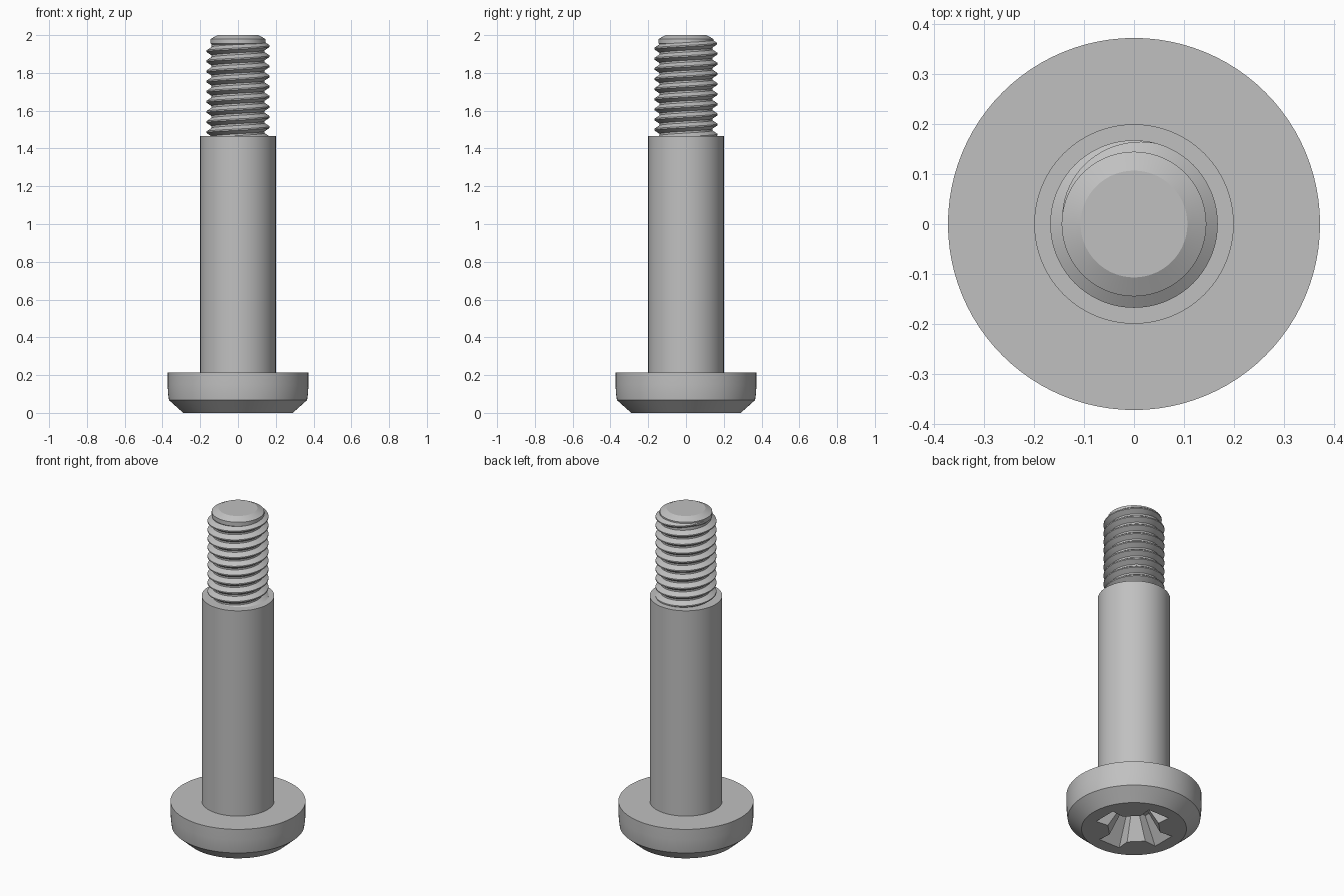
import bpy, bmesh, math

cube = bpy.data.objects.get("Cube")
if cube:
    bpy.data.objects.remove(cube, do_unlink=True)

steel = bpy.data.materials.new("grey steel")
steel.use_nodes = True
GREY = (0.53, 0.53, 0.53, 1)
steel.diffuse_color = GREY
steel.node_tree.nodes["Principled BSDF"].inputs["Base Color"].default_value = GREY


def finish(name, bm):
    """Turn a bmesh into a named steel object."""
    bmesh.ops.recalc_face_normals(bm, faces=bm.faces)
    mesh = bpy.data.meshes.new(name)
    bm.to_mesh(mesh)
    bm.free()
    mesh.materials.append(steel)
    obj = bpy.data.objects.new(name, mesh)
    bpy.context.collection.objects.link(obj)
    return obj


def loft(name, rings):
    """Skin a list of closed rings and cap both ends."""
    bm = bmesh.new()
    loops = [[bm.verts.new(p) for p in ring] for ring in rings]
    n = len(loops[0])
    for a, b in zip(loops, loops[1:]):
        for i in range(n):
            j = (i + 1) % n
            bm.faces.new((a[i], a[j], b[j], b[i]))
    bm.faces.new(loops[0])
    bm.faces.new(loops[-1])
    return finish(name, bm)


def lathe(name, profile, sides=96):
    """Revolve (radius, height) points around z."""
    angles = [2 * math.pi * i / sides for i in range(sides)]
    return loft(name, [[(r * math.cos(a), r * math.sin(a), z) for a in angles]
                       for r, z in profile])


def smooth(obj):
    bpy.ops.object.select_all(action='DESELECT')
    obj.select_set(True)
    bpy.context.view_layer.objects.active = obj
    bpy.ops.object.shade_smooth_by_angle(angle=math.radians(25))


# Head, with a slightly tapered rim and a bevelled driving face
head = lathe("head", [(0.29, 0), (0.366, 0.068), (0.371, 0.105),
                      (0.373, 0.15), (0.373, 0.215)])

# Cross recess cutter: four flared wings around a tapering core
def cross_ring(tip, tip_half, inner, inner_half, z):
    wing = [(inner, -inner_half), (tip, -tip_half), (tip, tip_half), (inner, inner_half)]
    ring = []
    for k in range(4):
        c, s = ((1, 0), (0, 1), (-1, 0), (0, -1))[k]
        ring += [(x * c - y * s, x * s + y * c, z) for x, y in wing]
    return ring


cutter = loft("recess_cutter", [
    cross_ring(0.22, 0.074, 0.14, 0.066, -0.01),
    cross_ring(0.11, 0.035, 0.06, 0.03, 0.14)])
cutter.hide_render = True
cutter.hide_viewport = True
cut = head.modifiers.new("cross recess", 'BOOLEAN')
cut.operation = 'DIFFERENCE'
cut.solver = 'EXACT'
cut.object = cutter

# Shoulder, and the threaded end's core with its chamfered tip
shoulder = lathe("shoulder", [(0.2, 0.2), (0.2, 1.466)])
core = lathe("thread_core", [(0.14, 1.45), (0.14, 1.95), (0.145, 1.955),
                             (0.145, 1.98), (0.107, 2)])

# Right-handed thread ridge that fades out near the tip
PITCH, ROOT, CREST, STEPS = 0.0536, 0.137, 0.168, 72
START, END = -9.5 * 2 * math.pi, math.pi
FADE = math.radians(75)
count = int((END - START) / (2 * math.pi) * STEPS)
sections = []
for i in range(count + 1):
    t = START + (END - START) * i / count
    z = 1.942 + PITCH * t / (2 * math.pi)
    f = 1 - max(0, t - FADE) / (END - FADE)
    top = ROOT + (CREST - ROOT) * (0.2 + 0.8 * f)
    half = 0.024 * (0.35 + 0.65 * f)
    sections.append([(r * math.cos(t), r * math.sin(t), z + dz) for r, dz in
                     ((ROOT, -half), (top, -0.0035), (top, 0.0035), (ROOT, half))])
thread = loft("thread", sections)

for part in (head, shoulder, core, thread):
    smooth(part)
